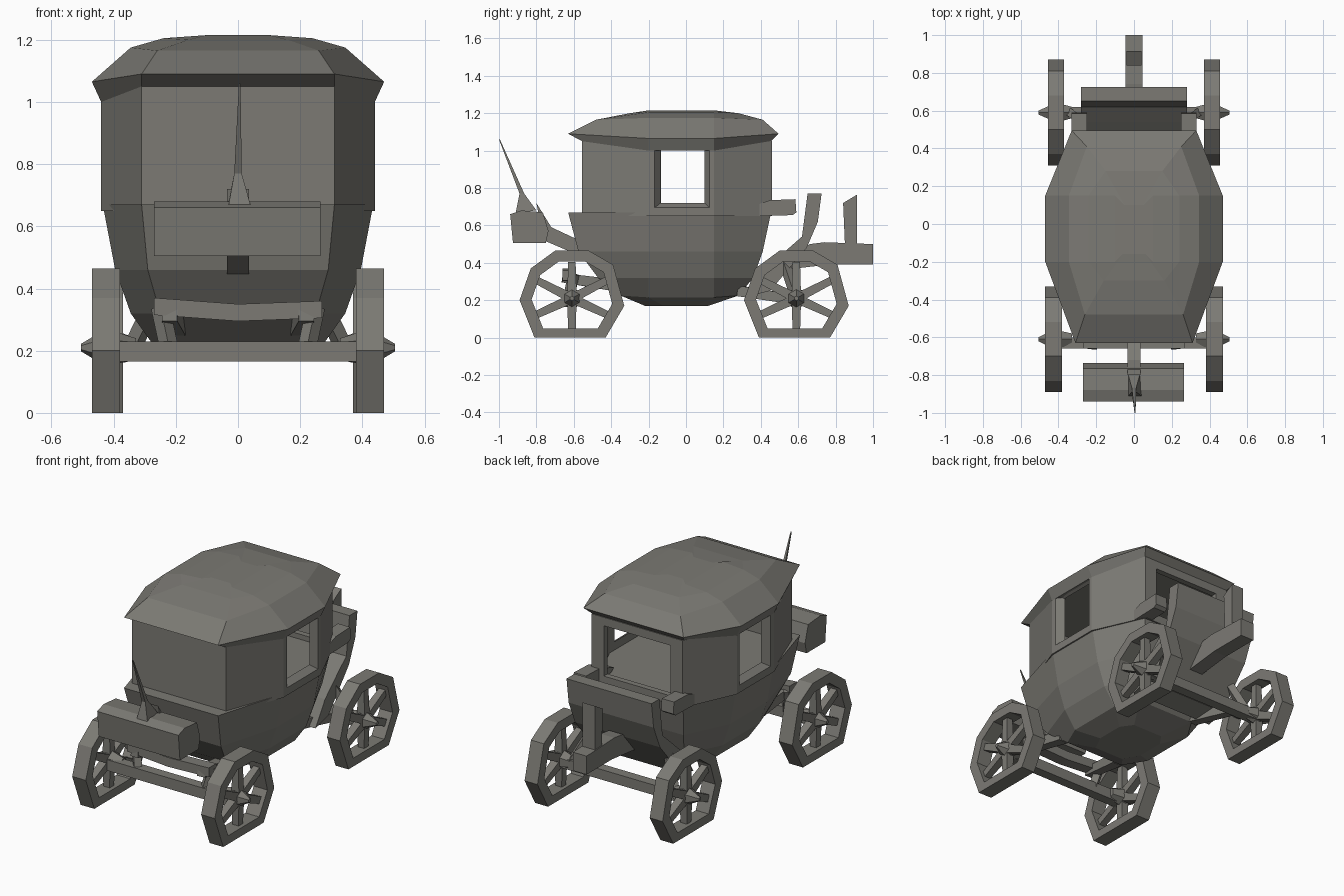
import bpy, bmesh, math
from mathutils import Vector

if "Cube" in bpy.data.objects:
    bpy.data.objects.remove(bpy.data.objects["Cube"])

paint = bpy.data.materials.new("dark_grey")
paint.diffuse_color = (0.2, 0.195, 0.175, 1)
paint.use_nodes = True
paint.node_tree.nodes["Principled BSDF"].inputs["Base Color"].default_value = paint.diffuse_color


def loft(name, rings, closed=False):
    """Skin matching rings of points; cap the ends, or join last ring to first."""
    bm = bmesh.new()
    vs = [[bm.verts.new(p) for p in r] for r in rings]
    n = len(rings[0])
    pairs = list(zip(vs, vs[1:])) + ([(vs[-1], vs[0])] if closed else [])
    for a, b in pairs:
        for i in range(n):
            j = (i + 1) % n
            bm.faces.new((a[i], a[j], b[j], b[i]))
    if not closed:
        bm.faces.new(vs[0][::-1])
        bm.faces.new(vs[-1])
    bmesh.ops.recalc_face_normals(bm, faces=bm.faces)
    me = bpy.data.meshes.new(name)
    bm.to_mesh(me)
    bm.free()
    me.materials.append(paint)
    ob = bpy.data.objects.new(name, me)
    bpy.context.collection.objects.link(ob)
    return ob


def extrude_x(name, profile, x0, x1):
    """Extrude a side (y, z) profile across x."""
    return loft(name, [[(x, y, z) for y, z in profile] for x in (x0, x1)])


def box(name, x, y, z):
    return extrude_x(name, [(y[0], z[0]), (y[1], z[0]), (y[1], z[1]), (y[0], z[1])], *x)


def beam(name, a, b, r0, r1, sides=4):
    """Tapered bar between two points."""
    a, b = Vector(a), Vector(b)
    q = (b - a).to_track_quat('Z', 'Y')
    ring = lambda c, r: [c + q @ Vector((r * math.cos(t), r * math.sin(t), 0))
                         for t in (math.tau * (i + .5) / sides for i in range(sides))]
    return loft(name, [ring(a, r0), ring(b, r1)])


def plan(yf, yr, hw, fw, rw, z, dip=0, m0=-.2, m1=.15):
    """Eight-sided coach outline at height z; the sides may dip."""
    s = z - dip
    return [(-fw, yf, z), (fw, yf, z), (hw, m0, s), (hw, m1, s),
            (rw, yr, z), (-rw, yr, z), (-hw, m1, s), (-hw, m0, s)]


# Rounded lower body
loft("lower_body", [
    plan(-.22, .12, .15, .10, .10, .17, 0, -.12, .05),
    plan(-.35, .28, .27, .20, .19, .225, .01),
    plan(-.47, .36, .345, .25, .24, .32),
    plan(-.575, .41, .395, .29, .27, .46),
    plan(-.63, .455, .435, .31, .30, .67)])

# Cabin walls: open tube with windows cut out
outer = (-.555, .46, .44, .31, .30)
inner = (-.52, .425, .40, .28, .27)
walls = loft("cabin_walls", [plan(*outer, .65), plan(*outer, 1.05),
                             plan(*inner, 1.05), plan(*inner, .65)], closed=True)


def rect_x(x, y0, y1, z0, z1):
    return [(x, y0, z0), (x, y1, z0), (x, y1, z1), (x, y0, z1)]


cutters = [loft("side_window_cutter", [
    rect_x(-.48, -.2, .15, .67, 1.04), rect_x(-.40, -.135, .1, .72, 1.0),
    rect_x(.40, -.135, .1, .72, 1.0), rect_x(.48, -.2, .15, .67, 1.04)]),
    box("rear_window_cutter", (-.22, .22), (.3, .6), (.70, 1.0))]
for c in cutters:
    m = walls.modifiers.new("cut", 'BOOLEAN')
    m.operation, m.solver, m.object = 'DIFFERENCE', 'EXACT', c
    c.hide_render = True
    c.hide_viewport = True

# Faceted roof with overhanging eaves
loft("roof", [
    plan(-.555, .455, .44, .31, .30, 1.05, .05),
    plan(-.63, .495, .47, .31, .33, 1.09, .025),
    plan(-.48, .41, .345, .26, .25, 1.165, -.01),
    plan(-.30, .28, .24, .16, .15, 1.20, -.005),
    plan(-.16, .10, .10, .06, .05, 1.215)])

# Luggage trunk on the front, its bracket and the tall thin spike
trunk = [(-.94, .66), (-.925, .505), (-.75, .505), (-.735, .57), (-.765, .67), (-.88, .68)]
extrude_x("trunk", trunk, -.27, .265)
extrude_x("trunk_bracket", [(-.80, .72), (-.72, .59), (-.57, .52), (-.54, .44),
                            (-.62, .46), (-.76, .52)], -.035, .035)
loft("spike", [[(-.03, -.91, .67), (.04, -.91, .67), (.03, -.80, .68), (-.03, -.80, .68)],
               [(-.012, -.89, .77), (.012, -.89, .77), (.012, -.865, .77), (-.012, -.865, .77)],
               [(.003, -1, 1.06), (.008, -1, 1.06), (.008, -.995, 1.06), (.003, -.995, 1.06)]])

# Curved footboard, rear pole with its upright
extrude_x("footboard", [(.33, .22), (.42, .36), (.54, .47), (.62, .54), (.65, .77),
                        (.725, .77), (.705, .62), (.645, .48), (.45, .25)], -.28, .28)
extrude_x("pole", [(.50, .36), (.66, .50), (.74, .51), (1, .50), (1, .39), (.76, .39)], -.045, .045)
extrude_x("pole_upright", [(.85, .49), (.915, .49), (.915, .765), (.84, .72)], -.04, .04)

# Arms beside the rear opening
for s in (-1, 1):
    extrude_x("seat_arm", [(.32, .69), (.38, .65), (.57, .655), (.59, .67), (.585, .74), (.45, .735)],
              s * .25, s * .33)

# Axles, springs and struts
box("front_axle", (-.42, .42), (-.66, -.60), (.165, .23))
box("rear_axle", (-.42, .42), (.56, .62), (.17, .23))
loft("front_spring", [[(x, -.66, z - .03), (x, -.59, z - .03), (x, -.59, z + .025), (x, -.66, z + .025)]
                      for x, z in ((-.27, .345), (0, .325), (.27, .335))])
for s in (-1, 1):
    beam("front_strut", (s * .22, -.66, .32), (s * .2, -.38, .28), .035, .045)
    beam("front_post", (s * .22, -.63, .2), (s * .25, -.6, .34), .03, .03)
    beam("rear_strut", (s * .26, .60, .20), (s * .2, .28, .25), .035, .04)
    beam("rear_brace", (s * .34, .59, .21), (s * .24, .52, .42), .03, .03)

# Irregular eight-sided wheels with six spokes and pointed hubs
RIM = [(-.2, 0), (-.28, .2), (-.22, .37), (-.09, .465), (.09, .465), (.22, .39), (.28, .17), (.18, 0)]
for label, yc, x0, x1 in (("front", -.61, .38, .47), ("rear", .59, .37, .455)):
    for s in (-1, 1):
        big = [(y + yc, z) for y, z in RIM]
        small = [(y * .77 + yc, .215 + (z - .215) * .77) for y, z in RIM]
        loft(label + "_wheel_rim", [[(s * x, y, z) for y, z in p] for p, x in
                                    ((big, x0), (big, x1), (small, x1), (small, x0))], closed=True)
        xm = (x0 + x1) / 2
        for k in range(6):
            a = math.radians(60 * k + 30)
            tip = (s * xm, yc + .225 * math.cos(a), .215 + .19 * math.sin(a))
            beam(label + "_wheel_spoke", (s * xm, yc, .21), tip, .036, .028)
        beam(label + "_wheel_hub", (s * .33, yc, .205), (s * xm, yc, .21), .035, .06, 6)
        beam(label + "_hub_cap", (s * xm, yc, .21), (s * .505, yc, .21), .06, .012, 6)
